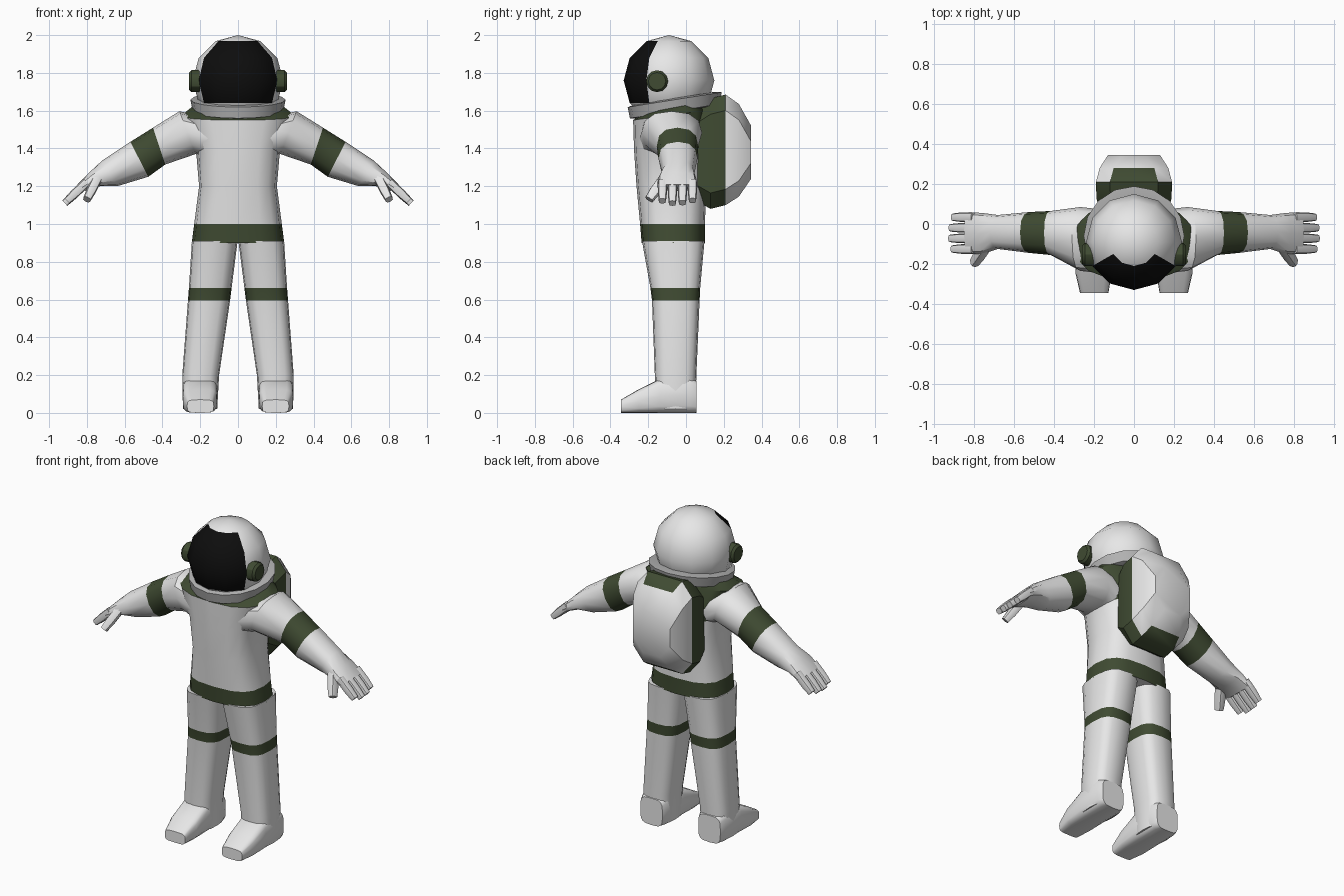
import bpy, bmesh, math
from mathutils import Vector as V

if "Cube" in bpy.data.objects:
    bpy.data.objects.remove(bpy.data.objects["Cube"])


def material(name, rgb):
    m = bpy.data.materials.new(name)
    m.diffuse_color = (*rgb, 1)
    m.use_nodes = True
    m.node_tree.nodes["Principled BSDF"].inputs["Base Color"].default_value = m.diffuse_color
    return m


WHITE = material("suit white", (0.8, 0.8, 0.8))
GREEN = material("olive green", (0.05, 0.07, 0.032))
BLACK = material("visor black", (0.004, 0.004, 0.004))
GREY = material("collar grey", (0.45, 0.45, 0.45))


def finish(name, bm, mats, rule=None, mirror=False, angle=40):
    bmesh.ops.recalc_face_normals(bm, faces=bm.faces)
    bm.normal_update()
    if rule:
        for f in bm.faces:
            f.material_index = int(rule(f.calc_center_median(), f.normal))
    me = bpy.data.meshes.new(name)
    bm.to_mesh(me)
    bm.free()
    for m in mats:
        me.materials.append(m)
    me.shade_smooth()
    me.set_sharp_from_angle(angle=math.radians(angle))
    ob = bpy.data.objects.new(name, me)
    bpy.context.collection.objects.link(ob)
    if mirror:
        mod = ob.modifiers.new("mirror", 'MIRROR')
        mod.use_mirror_merge = False
    return ob


def ring(c, u, v, n=16, p=2.0):
    """Superellipse around c with half axes u and v."""
    c, u, v = V(c), V(u), V(v)
    pts = []
    for i in range(n):
        a = 2 * math.pi * i / n
        s, t = (math.copysign(abs(k) ** (2 / p), k) for k in (math.cos(a), math.sin(a)))
        pts.append(c + u * s + v * t)
    return pts


def loft(name, rings, mats, rule=None, mirror=False, angle=40):
    bm = bmesh.new()
    loops = [[bm.verts.new(q) for q in r] for r in rings]
    n = len(loops[0])
    for a, b in zip(loops, loops[1:]):
        for i in range(n):
            j = (i + 1) % n
            bm.faces.new((a[i], a[j], b[j], b[i]))
    bm.faces.new(loops[0][::-1])
    bm.faces.new(loops[-1])
    return finish(name, bm, mats, rule, mirror, angle)


def flat_ring(x0, x1, y0, y1, z, p):
    return ring(((x0 + x1) / 2, (y0 + y1) / 2, z), ((x1 - x0) / 2, 0, 0), (0, (y1 - y0) / 2, 0), 16, p)


# torso with green belt, yoke and upper back
torso = [flat_ring(-w, w, a, b, z, 2.8) for w, a, b, z in (
    (0.245, -0.235, 0.10, 0.90), (0.232, -0.243, 0.10, 1.00), (0.206, -0.262, 0.108, 1.20),
    (0.222, -0.275, 0.105, 1.39))]
torso += [ring((0, -0.09, 1.575), (0.30, 0, 0), (0, 0.19, 0.025), 16, 2.5),
          ring((0, -0.07, 1.615), (0.25, 0, 0), (0, 0.16, 0.03), 16, 2.2)]
loft("torso", torso, [WHITE, GREEN],
     lambda c, n: 0.9 < c.z < 1.0 or n.z > 0.5 or (c.z > 1.4 and c.y > 0.0))

# legs with green knee stripe
legs = [flat_ring(*r, 3.0) for r in (
    (0.11, 0.29, -0.16, 0.05, 0.02), (0.10, 0.295, -0.165, 0.055, 0.20),
    (0.042, 0.265, -0.18, 0.072, 0.595), (0.034, 0.26, -0.188, 0.075, 0.66),
    (0.002, 0.244, -0.233, 0.098, 0.91))]
loft("leg", legs, [WHITE, GREEN], lambda c, n: 0.6 < c.z < 0.655, True)

# boots, lofted from heel to toe
boots = [ring(((a + b) / 2, y, h / 2), ((b - a) / 2, 0, 0), (0, 0, h / 2), 16, 4.0) for a, b, y, h in (
    (0.125, 0.28, 0.056, 0.17), (0.11, 0.294, 0.02, 0.19), (0.11, 0.294, -0.14, 0.18),
    (0.112, 0.292, -0.25, 0.125), (0.128, 0.27, -0.345, 0.07))]
loft("boot", boots, [WHITE], None, True, 50)


# arms: each ring spans an upper and a lower point of the front outline
def arm_ring(tx, tz, bx, bz, y0, y1):
    c = ((tx + bx) / 2, (y0 + y1) / 2, (tz + bz) / 2)
    return ring(c, (0, (y1 - y0) / 2, 0), ((tx - bx) / 2, 0, (tz - bz) / 2), 12, 2.4)


arms = [arm_ring(*r) for r in (
    (0.15, 1.56, 0.12, 1.33, -0.25, 0.07), (0.31, 1.597, 0.225, 1.37, -0.235, 0.085),
    (0.45, 1.51, 0.385, 1.315, -0.155, 0.065), (0.57, 1.435, 0.475, 1.25, -0.145, 0.06),
    (0.72, 1.335, 0.64, 1.20, -0.125, 0.045), (0.785, 1.275, 0.73, 1.20, -0.15, 0.055),
    (0.85, 1.21, 0.805, 1.175, -0.15, 0.06))]
loft("arm", arms, [WHITE, GREEN], lambda c, n: 0.40 < c.x < 0.54 and abs(n.x) < 0.95
     and 0.44 < c.x + 0.45 * (1.38 - c.z) < 0.50, True)


# fingers and thumb
def digit(name, a, b, w, t):
    a, b = V(a), V(b)
    d = (b - a).normalized()
    side = (V((0, 1, 0)) - d * d.y).normalized()
    up = d.cross(side)
    loft(name, [ring(a + (b - a) * k, side * w * s, up * t * s, 8, 3.0)
                for k, s in ((0, 1), (0.6, 1), (1, 0.8))], [WHITE], None, True)


for i, end in enumerate((0.0, 0.012, 0.01, -0.002)):
    y = -0.125 + 0.053 * i
    digit("finger_%d" % (i + 1), (0.80, y, 1.222), (0.905 + end, y, 1.122 - end), 0.024, 0.024)
digit("thumb", (0.745, -0.115, 1.24), (0.80, -0.195, 1.13), 0.03, 0.026)

# helmet: low-poly sphere whose front faces form the visor
HC, HR = V((0, -0.09, 1.76)), 0.24
bm = bmesh.new()
bmesh.ops.create_uvsphere(bm, u_segments=12, v_segments=6, radius=HR)
bmesh.ops.translate(bm, verts=bm.verts, vec=HC)


def is_visor(c, n):
    d = c - HC
    return d.y < 0 and abs(math.atan2(d.x, -d.y)) < math.radians(58) and -0.15 < d.z < 0.185


finish("helmet", bm, [WHITE, BLACK], is_visor, False, 60)

# helmet side discs
loft("ear_disc", [ring((x, -0.153, 1.756), (0, r, 0), (0, 0, r), 12)
                  for x, r in ((0.19, 0.058), (0.245, 0.058), (0.259, 0.046))], [GREEN], None, True, 30)

# tilted neck collar
T = math.radians(9)
loft("neck_collar", [ring((0, -0.06, z), (r, 0, 0), (0, r * math.cos(T), r * math.sin(T)), 16)
                     for z, r in ((1.592, 0.215), (1.597, 0.24), (1.658, 0.252), (1.666, 0.21))], [GREY])


# backpack: chamfered outline lofted backwards, green frame and white shell
def pack_ring(y, w, z0, z1):
    c, h, k = (z0 + z1) / 2, (z1 - z0) / 2, 0.07
    quarter = [(w, h - k * 1.2), (w - k, h)]
    pts = quarter + [(-x, z) for x, z in quarter[::-1]]
    pts += [(-x, -z) for x, z in pts]
    return [V((x, y, c + z)) for x, z in pts]


loft("backpack", [pack_ring(*r) for r in (
    (0.06, 0.17, 1.12, 1.62), (0.13, 0.188, 1.08, 1.665), (0.21, 0.19, 1.10, 1.685),
    (0.28, 0.172, 1.145, 1.635), (0.345, 0.13, 1.24, 1.52))], [GREEN, WHITE],
    lambda c, n: c.y > 0.2 and not (abs(n.z) > 0.7 and abs(n.x) < 0.2 and c.y < 0.27), False, 35)
